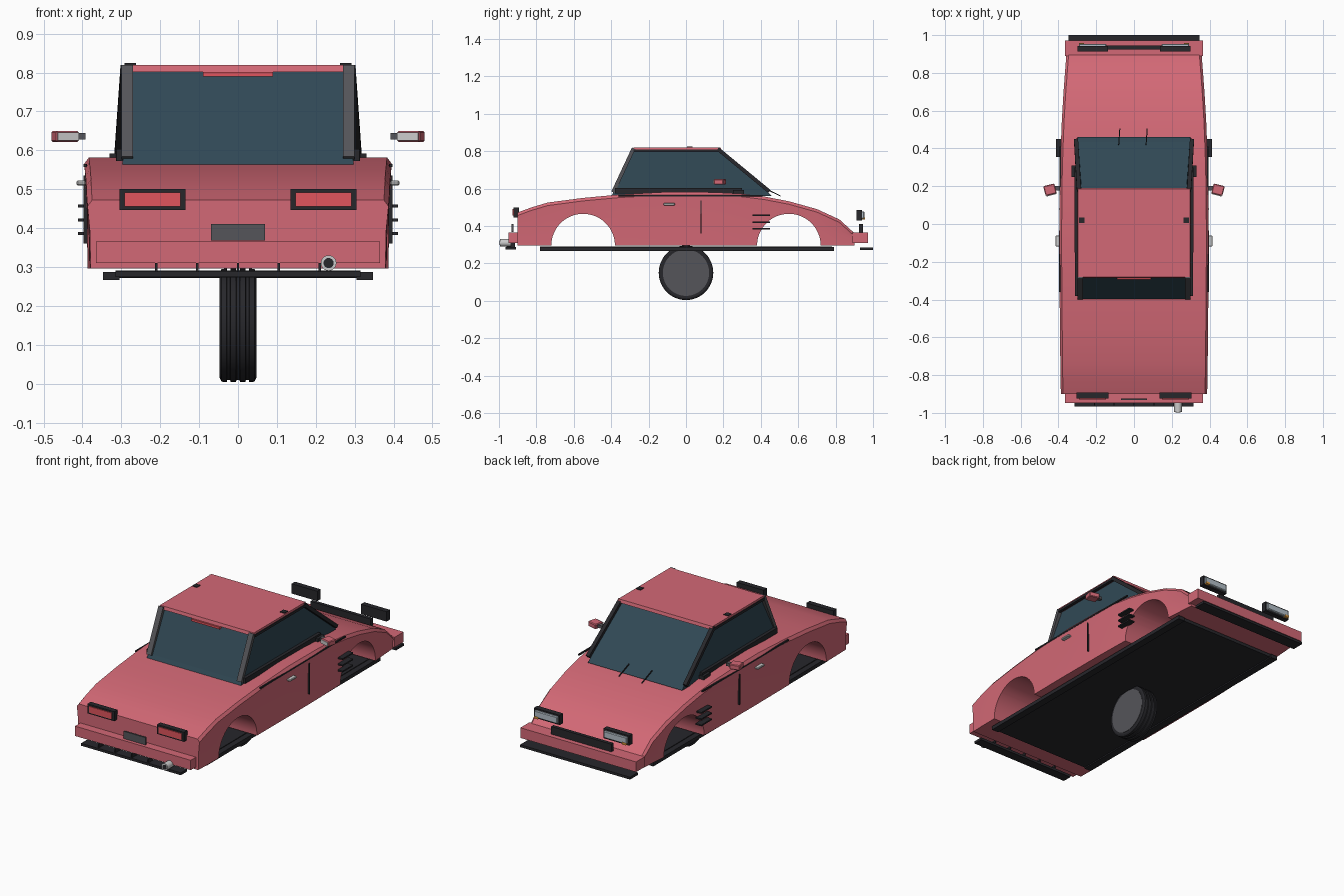
import bpy, bmesh, math
from mathutils import Vector

if "Cube" in bpy.data.objects:
    bpy.data.objects.remove(bpy.data.objects["Cube"])


def material(name, rgb):
    m = bpy.data.materials.new(name)
    m.diffuse_color = (*rgb, 1)
    m.use_nodes = True
    m.node_tree.nodes["Principled BSDF"].inputs["Base Color"].default_value = m.diffuse_color
    return m


PAINT = material("paint", (0.65, 0.14, 0.18))
GLASS = material("glass", (0.03, 0.065, 0.09))
BLACK = material("black", (0.02, 0.02, 0.024))
GREY = material("grey", (0.09, 0.09, 0.1))
RED = material("red_lens", (0.75, 0.09, 0.11))
CLEAR = material("clear_lens", (0.45, 0.52, 0.58))
AMBER = material("amber", (0.8, 0.35, 0.05))
CHROME = material("chrome", (0.6, 0.6, 0.62))


def finish(bm, name, mat, smooth=False):
    bmesh.ops.recalc_face_normals(bm, faces=bm.faces)
    me = bpy.data.meshes.new(name)
    bm.to_mesh(me)
    bm.free()
    ob = bpy.data.objects.new(name, me)
    bpy.context.collection.objects.link(ob)
    me.materials.append(mat)
    if smooth:
        bpy.ops.object.select_all(action='DESELECT')
        ob.select_set(True)
        bpy.context.view_layer.objects.active = ob
        bpy.ops.object.shade_smooth_by_angle(angle=math.radians(30))
    return ob


def box(name, mat, x, y, z, bevel=0.0, turn=0.0):
    """Box from (min, max) ranges, optionally turned about z."""
    bm = bmesh.new()
    bmesh.ops.create_cube(bm, size=1)
    for v in bm.verts:
        v.co = Vector((v.co.x * (x[1] - x[0]), v.co.y * (y[1] - y[0]), v.co.z * (z[1] - z[0])))
    if bevel:
        bmesh.ops.bevel(bm, geom=bm.edges[:], offset=bevel, segments=1, affect='EDGES')
    ob = finish(bm, name, mat)
    ob.location = (sum(x) / 2, sum(y) / 2, sum(z) / 2)
    ob.rotation_euler.z = turn
    return ob


def pair(name, mat, x, y, z, bevel=0.0, turn=0.0):
    """Same box on both sides of the car."""
    box(name + "_right", mat, x, y, z, bevel, turn)
    box(name + "_left", mat, (-x[1], -x[0]), y, z, bevel, -turn)


def bar(name, mat, a, b, wide, deep):
    """Rectangular bar between two points."""
    a, b = Vector(a), Vector(b)
    ob = box(name, mat, (-wide / 2, wide / 2), (-deep / 2, deep / 2),
             (-(b - a).length / 2, (b - a).length / 2))
    ob.location = (a + b) / 2
    d = (b - a).normalized()
    side = (Vector((1, 0, 0)) - d * d.x).normalized()
    up = d.cross(side)
    m = ob.rotation_euler.to_matrix()
    m.col[0], m.col[1], m.col[2] = side, up, d
    ob.rotation_euler = m.to_euler()
    return ob


def loft(name, mat, rings, smooth=False):
    bm = bmesh.new()
    loops = [[bm.verts.new(p) for p in r] for r in rings]
    n = len(loops[0])
    for p, q in zip(loops, loops[1:]):
        for i in range(n):
            bm.faces.new((p[i], p[(i + 1) % n], q[(i + 1) % n], q[i]))
    bm.faces.new(loops[0])
    bm.faces.new(loops[-1])
    return finish(bm, name, mat, smooth)


def lathe(name, mat, profile, axis, centre, segs=48):
    """Solid of revolution from (position along axis, radius) pairs."""
    rings = []
    for t, r in profile:
        ring = []
        for i in range(segs):
            c, s = r * math.cos(math.tau * i / segs), r * math.sin(math.tau * i / segs)
            ring.append((t, c, s) if axis == 'x' else (c, t, s))
        rings.append(ring)
    ob = loft(name, mat, rings, True)
    ob.location = centre
    return ob


# Body shell: sections of (y, top height, half width)
sections = [(-0.9, 0.472, 0.387), (-0.83, 0.498, 0.389), (-0.74, 0.525, 0.39), (-0.55, 0.55, 0.392),
            (-0.355, 0.568, 0.394), (-0.1, 0.582, 0.395), (0.15, 0.58, 0.394), (0.3, 0.572, 0.391),
            (0.42, 0.557, 0.387), (0.55, 0.532, 0.382), (0.7, 0.49, 0.373), (0.82, 0.435, 0.364),
            (0.9, 0.362, 0.358)]
rings = []
for y, zt, w in sections:
    half = [(w - 0.008, 0.296), (w - 0.006, 0.296 + (zt - 0.296) * 0.55), (w, zt - 0.016), (w - 0.012, zt)]
    rings.append([(x, y, z) for x, z in half] + [(-x, y, z) for x, z in reversed(half)])
body = loft("body_shell", PAINT, rings)

# Wheel arches cut right through
for y in (-0.55, 0.55):
    cutter = lathe("arch_cutter", PAINT, [(-0.6, 0.17), (0.6, 0.17)], 'x', (0, y, 0.295), 64)
    cutter.hide_render = True
    mod = body.modifiers.new("arch", 'BOOLEAN')
    mod.operation, mod.solver, mod.object = 'DIFFERENCE', 'EXACT', cutter
    bpy.context.view_layer.objects.active = body
    bpy.ops.object.modifier_apply(modifier=mod.name)
    bpy.data.objects.remove(cutter)
bpy.ops.object.select_all(action='DESELECT')
body.select_set(True)
bpy.ops.object.shade_smooth_by_angle(angle=math.radians(30))


# Cabin glass, roof and pillars
def rect(w, y0, y1, z):
    return [(-w, y0, z), (w, y0, z), (w, y1, z), (-w, y1, z)]


loft("cabin_glass", GLASS, [rect(0.298, -0.4, 0.46, 0.56), rect(0.295, -0.385, 0.435, 0.585),
                            rect(0.278, -0.275, 0.175, 0.803)])
loft("roof", PAINT, [rect(0.3, -0.285, 0.19, 0.802), rect(0.297, -0.28, 0.185, 0.82)])
for s, tag in ((1, "right"), (-1, "left")):
    bar("front_pillar_" + tag, BLACK, (s * 0.307, 0.445, 0.585), (s * 0.291, 0.17, 0.812), 0.022, 0.02)
    bar("rear_pillar_" + tag, GREY, (s * 0.285, -0.39, 0.58), (s * 0.285, -0.28, 0.815), 0.03, 0.02)
    bar("roof_rail_" + tag, BLACK, (s * 0.295, -0.28, 0.803), (s * 0.295, 0.18, 0.803), 0.016, 0.014)
    bar("window_sill_" + tag, BLACK, (s * 0.304, -0.38, 0.588), (s * 0.306, 0.3, 0.588), 0.018, 0.03)
pair("centre_pillar_cap", BLACK, (0.262, 0.292), (0.005, 0.035), (0.805, 0.824))
box("high_brake_light", RED, (-0.09, 0.09), (-0.295, -0.275), (0.79, 0.802))
for x in (-0.075, 0.07):
    bar("wiper", BLACK, (x, 0.505, 0.56), (x - 0.006, 0.42, 0.602), 0.005, 0.005)

# Side details
for s, tag in ((1, "right"), (-1, "left")):
    bar("belt_trim_" + tag, BLACK, (s * 0.393, -0.36, 0.561), (s * 0.39, 0.41, 0.561), 0.008, 0.008)
pair("door_gap", BLACK, (0.385, 0.397), (0.077, 0.083), (0.36, 0.535))
pair("door_handle", CHROME, (0.392, 0.415), (-0.12, -0.06), (0.51, 0.522), 0.003)
for z in (0.457, 0.421, 0.386):
    pair("side_vent", BLACK, (0.375, 0.412), (0.355, 0.45), (z - 0.004, z + 0.004))
pair("mirror", PAINT, (0.415, 0.475), (0.155, 0.208), (0.621, 0.65), 0.004, -0.25)
pair("mirror_glass", CHROME, (0.409, 0.465), (0.152, 0.158), (0.625, 0.646), 0, -0.25)
pair("mirror_arm", GREY, (0.392, 0.43), (0.178, 0.2), (0.628, 0.645))
pair("mirror_base", BLACK, (0.3, 0.33), (0.25, 0.31), (0.568, 0.592))

# Tail: bumper, lamps, plate, diffuser, exhaust
box("rear_bumper", PAINT, (-0.365, 0.365), (-0.948, -0.89), (0.31, 0.366))
pair("tail_lamp_frame", BLACK, (0.135, 0.305), (-0.923, -0.893), (0.446, 0.5))
pair("tail_lamp", RED, (0.148, 0.292), (-0.928, -0.91), (0.455, 0.491))
box("number_plate", GREY, (-0.069, 0.069), (-0.932, -0.923), (0.368, 0.41))
box("diffuser", BLACK, (-0.315, 0.315), (-0.965, -0.91), (0.274, 0.288))
for i in range(-2, 3):
    x = i * 0.105
    box("diffuser_fin", BLACK, (x - 0.003, x + 0.003), (-0.96, -0.915), (0.28, 0.31))
lathe("exhaust_pipe", CHROME, [(-0.06, 0.017), (-0.06, 0.02), (0, 0.02), (0, 0.012), (-0.045, 0.012),
                               (-0.045, 0.014)][::-1] + [(-0.06, 0.014)], 'y', (0.233, -0.935, 0.31), 24)
lathe("exhaust_bore", BLACK, [(-0.062, 0.013), (-0.02, 0.013)], 'y', (0.233, -0.935, 0.31), 24)

# Nose: bumper, grille, headlamps, splitter
box("front_bumper", PAINT, (-0.365, 0.365), (0.89, 0.972), (0.308, 0.366))
box("grille", BLACK, (-0.19, 0.19), (0.925, 0.945), (0.364, 0.41))
pair("headlamp_frame", BLACK, (0.138, 0.3), (0.912, 0.942), (0.43, 0.486))
pair("headlamp", CLEAR, (0.146, 0.292), (0.93, 0.954), (0.438, 0.478), 0.004)
pair("indicator", AMBER, (0.266, 0.29), (0.935, 0.957), (0.434, 0.446))
box("splitter", BLACK, (-0.347, 0.347), (0.93, 1.0), (0.271, 0.285))

# Underside
box("floor", BLACK, (-0.315, 0.315), (-0.78, 0.78), (0.273, 0.291))
pair("side_skirt", BLACK, (0.305, 0.347), (-0.78, 0.79), (0.266, 0.287))

# Single wheel under the middle: grooved tyre and rim
tyre = [(-0.046, 0.125), (-0.047, 0.136), (-0.042, 0.145)]
for x in (-0.024, 0.0, 0.024):
    tyre += [(x - 0.005, 0.146), (x - 0.004, 0.141), (x + 0.004, 0.141), (x + 0.005, 0.146)]
tyre += [(0.042, 0.145), (0.047, 0.136), (0.046, 0.125)]
lathe("tyre", BLACK, tyre, 'x', (0, 0, 0.15), 48)
lathe("rim", GREY, [(-0.048, 0.124), (0.048, 0.124)], 'x', (0, 0, 0.15), 48)
